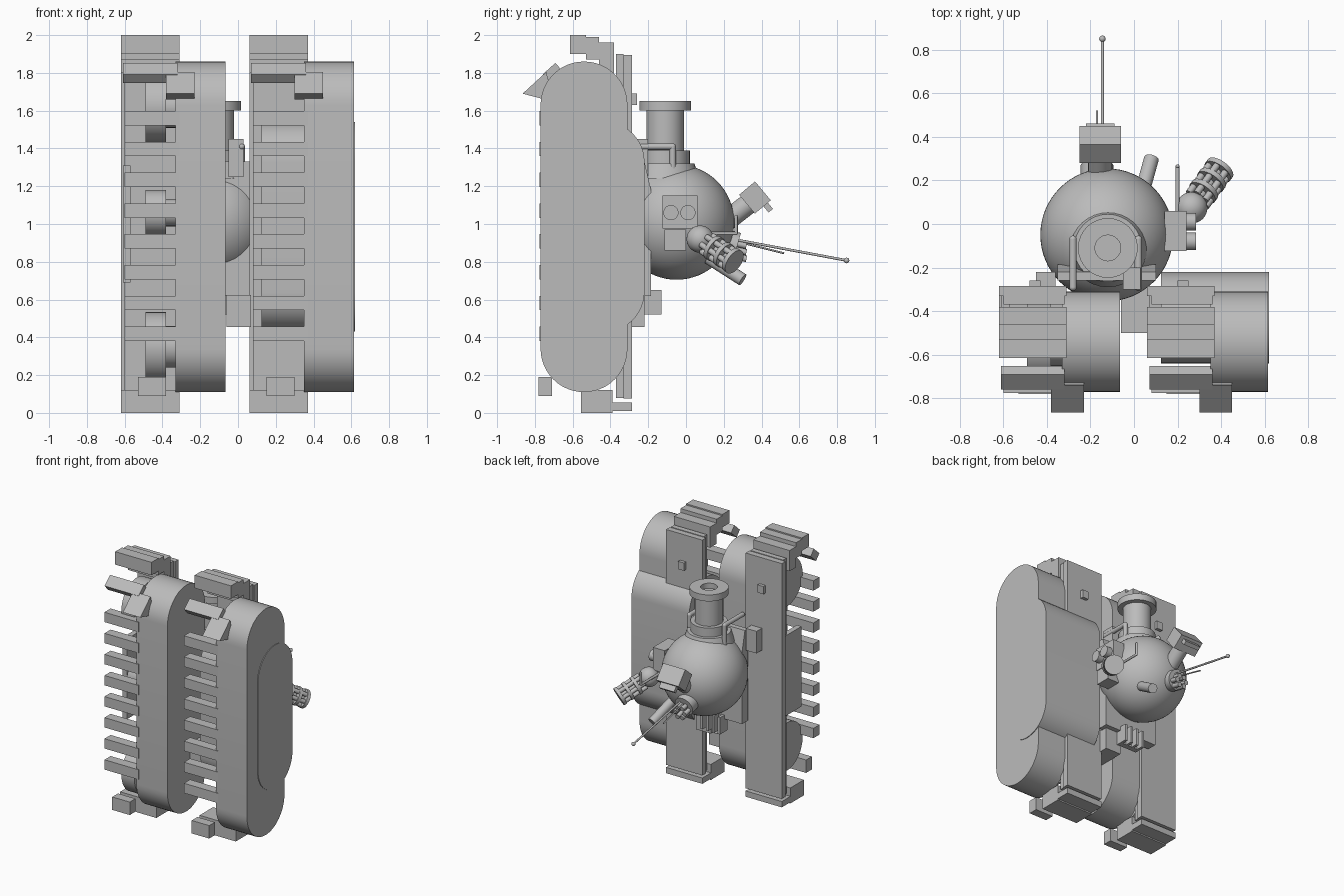
import bpy, bmesh, math
from mathutils import Vector, Matrix

if "Cube" in bpy.data.objects:
    bpy.data.objects.remove(bpy.data.objects["Cube"], do_unlink=True)

GREY = bpy.data.materials.new("plain_grey")
GREY.use_nodes = True
GREY.diffuse_color = (0.5, 0.5, 0.5, 1)
GREY.node_tree.nodes["Principled BSDF"].inputs["Base Color"].default_value = (0.5, 0.5, 0.5, 1)


def finish(name, bm, smooth=False):
    bmesh.ops.recalc_face_normals(bm, faces=bm.faces)
    mesh = bpy.data.meshes.new(name)
    bm.to_mesh(mesh)
    bm.free()
    mesh.materials.append(GREY)
    ob = bpy.data.objects.new(name, mesh)
    bpy.context.collection.objects.link(ob)
    if smooth:
        bpy.ops.object.select_all(action='DESELECT')
        ob.select_set(True)
        bpy.context.view_layer.objects.active = ob
        bpy.ops.object.shade_smooth_by_angle(angle=math.radians(35))
    return ob


def box(name, x, y, z, tilt=0):
    """Box from (min, max) ranges, tilted about its own x axis."""
    bm = bmesh.new()
    bmesh.ops.create_cube(bm, size=1)
    size = Vector([r[1] - r[0] for r in (x, y, z)])
    mid = Vector([(r[0] + r[1]) / 2 for r in (x, y, z)])
    m = Matrix.Translation(mid) @ Matrix.Rotation(math.radians(tilt), 4, 'X') @ Matrix.Diagonal(size).to_4x4()
    bm.transform(m)
    return finish(name, bm)


def rod(name, a, b, r, r2=None, sides=32):
    """Cylinder or cone from point a to point b."""
    a, b = Vector(a), Vector(b)
    bm = bmesh.new()
    bmesh.ops.create_cone(bm, cap_ends=True, segments=sides, radius1=r,
                          radius2=r if r2 is None else r2, depth=(b - a).length)
    bm.transform(Matrix.Translation((a + b) / 2) @ (b - a).to_track_quat('Z', 'Y').to_matrix().to_4x4())
    return finish(name, bm, True)


def ball(name, c, r, seg=48):
    bm = bmesh.new()
    bmesh.ops.create_uvsphere(bm, u_segments=seg, v_segments=seg // 2, radius=r)
    bm.transform(Matrix.Translation(c))
    return finish(name, bm, True)


def prism(name, x, points, smooth=False):
    """Extrude a (y, z) profile along x."""
    bm = bmesh.new()
    face = bm.faces.new([bm.verts.new((x[0], y, z)) for y, z in points])
    ext = bmesh.ops.extrude_face_region(bm, geom=[face])
    bmesh.ops.translate(bm, vec=(x[1] - x[0], 0, 0),
                        verts=[v for v in ext['geom'] if isinstance(v, bmesh.types.BMVert)])
    return finish(name, bm, smooth)


def stadium(name, x, y, z, n=24):
    r, cy = (y[1] - y[0]) / 2, (y[0] + y[1]) / 2
    pts = []
    for cz, start in ((z[1] - r, 0), (z[0] + r, math.pi)):
        for i in range(n + 1):
            t = start + math.pi * i / n
            pts.append((cy + r * math.cos(t), cz + r * math.sin(t)))
    return prism(name, x, pts, True)


def pipe(name, points, r):
    for a, b in zip(points, points[1:]):
        rod(name, a, b, r, sides=16)
    for p in points:
        ball(name + "_joint", p, r, 16)


# Two matching track units
for side, x0 in (("right", -0.62), ("left", 0.06)):
    def span(a, b):
        return (x0 + a, x0 + b)
    stadium(side + "_track_body", span(0.29, 0.555), (-0.77, -0.31), (0.11, 1.86))
    box(side + "_back_plate", span(0, 0.31), (-0.33, -0.285), (0.075, 1.895))
    box(side + "_inner_plate", span(0.02, 0.3), (-0.37, -0.33), (0.08, 1.9))
    box(side + "_plate_nub", span(0.14, 0.19), (-0.29, -0.26), (1.63, 1.69))
    for i in range(8):
        z = 1.56 - i * 0.163
        box(side + "_tread", span(0.02, 0.31), (-0.775, -0.7), (z - 0.038, z + 0.038))
    # Stepped cap and foot
    box(side + "_cap_front", span(0, 0.31), (-0.615, -0.53), (1.9, 2.0))
    box(side + "_cap_middle", span(0, 0.31), (-0.53, -0.46), (1.87, 1.99))
    box(side + "_cap_rear", span(0, 0.31), (-0.46, -0.38), (1.8, 1.96))
    box(side + "_foot_front", span(0, 0.31), (-0.555, -0.39), (0, 0.12))
    box(side + "_foot_rear", span(0, 0.31), (-0.39, -0.285), (0.01, 0.055))
    box(side + "_tilted_bar", span(0.01, 0.3), (-0.75, -0.66), (1.77, 1.83), 42)
    prism(side + "_wedge", span(0.24, 0.39), [(-0.865, 1.69), (-0.74, 1.805), (-0.72, 1.73), (-0.75, 1.66)])
    box(side + "_toe_block", span(0.09, 0.24), (-0.78, -0.71), (0.09, 0.19))

# Road wheels and side panel on one unit, wide drum on the other
for z, r in ((1.62, 0.185), (1.06, 0.12), (0.35, 0.185)):
    rod("road_wheel", (-0.49, -0.54, z), (-0.38, -0.54, z), r)
    rod("wheel_hub", (-0.38, -0.54, z), (-0.32, -0.54, z), r * 0.6)
box("side_panel", (-0.61, -0.57), (-0.54, -0.33), (0.69, 1.31))
stadium("wide_drum", (0.125, 0.62), (-0.64, -0.22), (0.43, 1.54))

# Mount between the units
prism("mount_plate", (-0.35, 0.1), [(-0.26, 0.62), (-0.185, 0.62), (-0.185, 1.18), (-0.22, 1.33), (-0.26, 1.33)])
box("cross_block", (-0.06, 0.07), (-0.5, -0.22), (0.455, 0.625))
box("rear_box", (-0.45, -0.36), (-0.3, -0.22), (1.18, 1.35))
box("top_bracket", (-0.05, 0.03), (-0.3, -0.2), (1.25, 1.45))
box("vent_back", (-0.2, -0.03), (-0.22, -0.18), (0.52, 0.65))
for i in range(4):
    box("vent_fin", (-0.2 + i * 0.05, -0.18 + i * 0.05), (-0.18, -0.13), (0.52, 0.65))

# Spherical cabin with hatch tower
ball("cabin", (-0.125, -0.05, 1.01), 0.305, 64)
rod("tower_skirt", (-0.12, -0.11, 1.24), (-0.12, -0.11, 1.32), 0.18, 0.155)
rod("tower_collar", (-0.12, -0.11, 1.31), (-0.12, -0.11, 1.39), 0.13)
rod("tower_neck", (-0.12, -0.11, 1.38), (-0.12, -0.11, 1.6), 0.1)
rim = rod("tower_rim", (-0.12, -0.11, 1.6), (-0.12, -0.11, 1.65), 0.137)
cap = max(rim.data.polygons, key=lambda f: f.center.z + f.area).index
bm = bmesh.new()
bm.from_mesh(rim.data)
bm.faces.ensure_lookup_table()
hole = bm.faces[cap]
bmesh.ops.inset_region(bm, faces=[hole], thickness=0.078)
hole_ext = bmesh.ops.extrude_face_region(bm, geom=[hole])
bmesh.ops.delete(bm, geom=[hole], context='FACES_ONLY')
bmesh.ops.translate(bm, vec=(0, 0, -0.04), verts=[v for v in hole_ext['geom'] if isinstance(v, bmesh.types.BMVert)])
bm.to_mesh(rim.data)
bm.free()
for x in (-0.28, 0.02):
    pipe("handrail", [(x, -0.29, 1.41), (x, -0.07, 1.41), (x, -0.07, 1.22)], 0.017)

# Boxy eyepiece on a stem
rod("eyepiece_stem", (-0.155, 0.18, 0.99), (-0.155, 0.36, 1.13), 0.055)
box("eyepiece", (-0.25, -0.06), (0.31, 0.42), (1.075, 1.205), 40)
box("eyepiece_lip", (-0.22, -0.09), (0.405, 0.435), (1.06, 1.15), 40)

# Antennas and their round base
tip = (-0.145, 0.85, 0.807)
rod("antenna", (-0.145, 0.22, 0.925), tip, 0.007, sides=12)
ball("antenna_tip", tip, 0.015, 16)
rod("short_antenna", (-0.17, 0.22, 0.92), (-0.17, 0.52, 0.845), 0.005, sides=12)
rod("antenna_base", (-0.17, 0.2, 0.9), (-0.17, 0.27, 0.88), 0.075)
for i in range(6):
    t = math.tau * i / 6
    x, z = -0.17 + 0.04 * math.cos(t), 0.87 + 0.04 * math.sin(t)
    rod("base_tube", (x, 0.23, z), (x, 0.32, z - 0.02), 0.017, sides=16)

# Lower tube
rod("lower_tube", (0.03, 0.12, 0.82), (0.08, 0.3, 0.705), 0.034)

# Side pod with lenses
box("pod", (0.14, 0.24), (-0.125, 0.06), (0.975, 1.15))
box("pod_base", (0.14, 0.24), (-0.115, 0), (0.86, 0.97))
for y in (-0.08, 0.01):
    rod("pod_lens", (0.22, y, 1.06), (0.285, y, 1.06), 0.04)
pipe("pod_rail", [(0.2, 0.04, 0.95), (0.2, 0.265, 0.95), (0.2, 0.265, 1.04)], 0.009)

# Rotary barrel cluster on a ball joint
start, end = Vector((0.265, 0.075, 0.92)), Vector((0.395, 0.255, 0.8))
ball("ball_joint", start, 0.072)
axis = (end - start).normalized()
u = axis.orthogonal().normalized()
w = axis.cross(u)
for i in range(6):
    t = math.tau * i / 6
    off = (u * math.cos(t) + w * math.sin(t)) * 0.05
    rod("barrel", start + off + axis * 0.05, end + off, 0.016, sides=16)
rod("barrel_core", start, end - axis * 0.01, 0.025)
for f in (0.42, 0.7, 0.96):
    c = start.lerp(end, f)
    rod("barrel_ring", c - axis * 0.012, c + axis * 0.012, 0.07)
